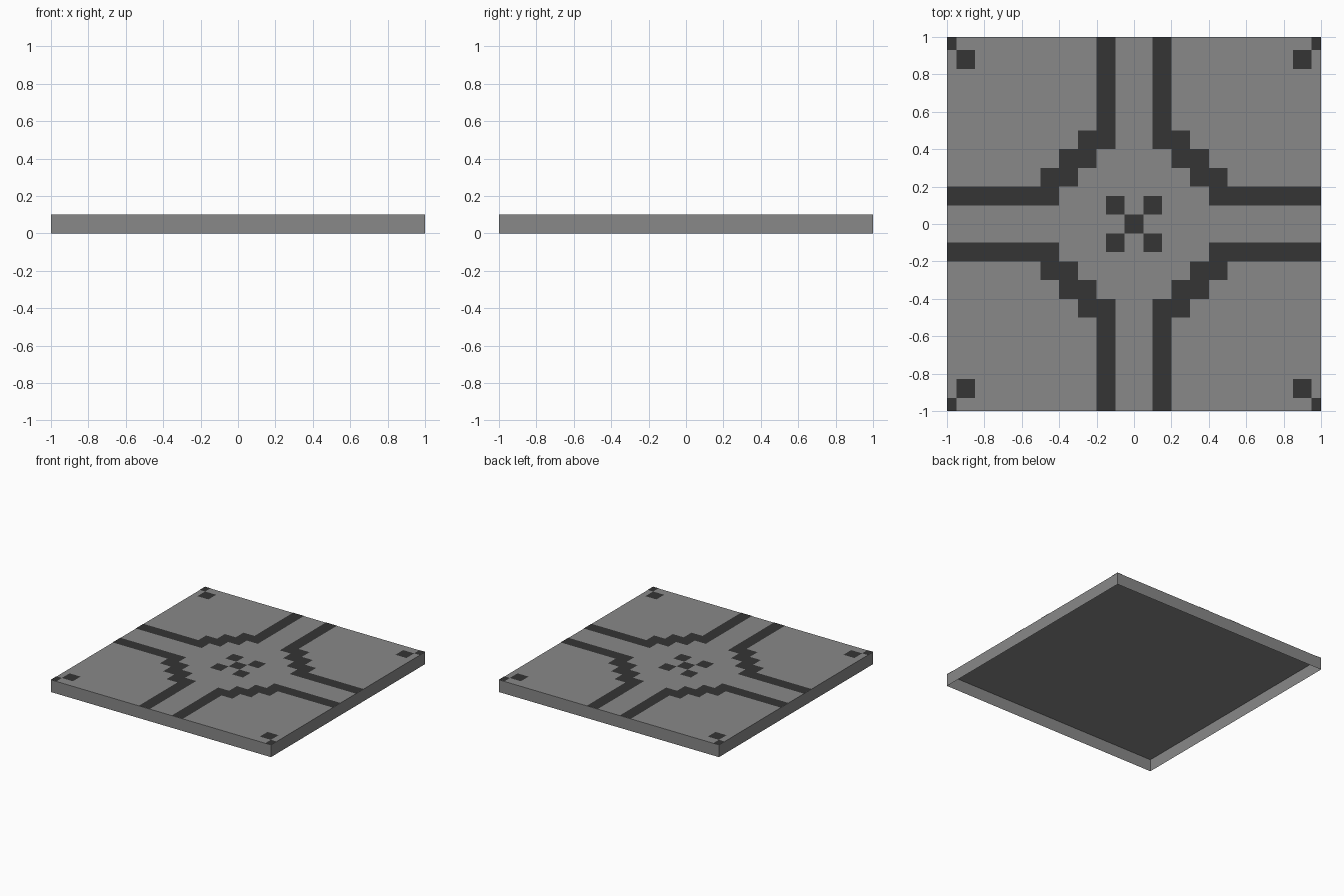
import bpy, bmesh

if "Cube" in bpy.data.objects:
    bpy.data.objects.remove(bpy.data.objects["Cube"])

TOP = 0.10      # height of the tile's top face
LIFT = 0.002    # painted markings sit just above it


def material(name, value):
    m = bpy.data.materials.new(name)
    m.diffuse_color = (value, value, value, 1)
    m.use_nodes = True
    m.node_tree.nodes["Principled BSDF"].inputs["Base Color"].default_value = m.diffuse_color
    return m


GREY = material("mid grey", 0.25)
DARK = material("dark grey", 0.035)


def finish(name, bm, mat):
    mesh = bpy.data.meshes.new(name)
    bm.to_mesh(mesh)
    bm.free()
    mesh.materials.append(mat)
    obj = bpy.data.objects.new(name, mesh)
    bpy.context.collection.objects.link(obj)
    return obj


def markings(name, rects, mirror=True):
    """Flat rectangles (x0, x1, y0, y1), repeated in all four quadrants."""
    bm = bmesh.new()
    signs = [(1, 1), (-1, 1), (-1, -1), (1, -1)] if mirror else [(1, 1)]
    for sx, sy in signs:
        for x0, x1, y0, y1 in rects:
            pts = [(x0, y0), (x1, y0), (x1, y1), (x0, y1)]
            if sx * sy < 0:
                pts.reverse()
            bm.faces.new([bm.verts.new((sx * x, sy * y, TOP + LIFT)) for x, y in pts])
    return finish(name, bm, DARK)


# Tile: thin-walled shell, open underneath
bm = bmesh.new()
bmesh.ops.create_cube(bm, size=2)
for v in bm.verts:
    v.co.z = TOP if v.co.z > 0 else 0
bm.normal_update()
bmesh.ops.delete(bm, geom=[f for f in bm.faces if f.normal.z < -0.5], context='FACES_ONLY')
finish("tile", bm, GREY)

# Path borders: straight runs to each edge
markings("path_borders", [(0.1, 0.2, 0.4, 1.0), (0.4, 1.0, 0.1, 0.2)])

# Stepped ring around the centre
markings("stepped_ring", [(0.2, 0.3, 0.3, 0.5), (0.3, 0.4, 0.2, 0.4), (0.4, 0.5, 0.2, 0.3)])

# Checker emblem in the middle
markings("centre_squares", [(0.05, 0.15, 0.05, 0.15)])
markings("centre_square", [(-0.05, 0.05, -0.05, 0.05)], mirror=False)

# Corner squares
markings("corner_squares", [(0.85, 0.95, 0.83, 0.93), (0.95, 1.0, 0.93, 1.0)])
